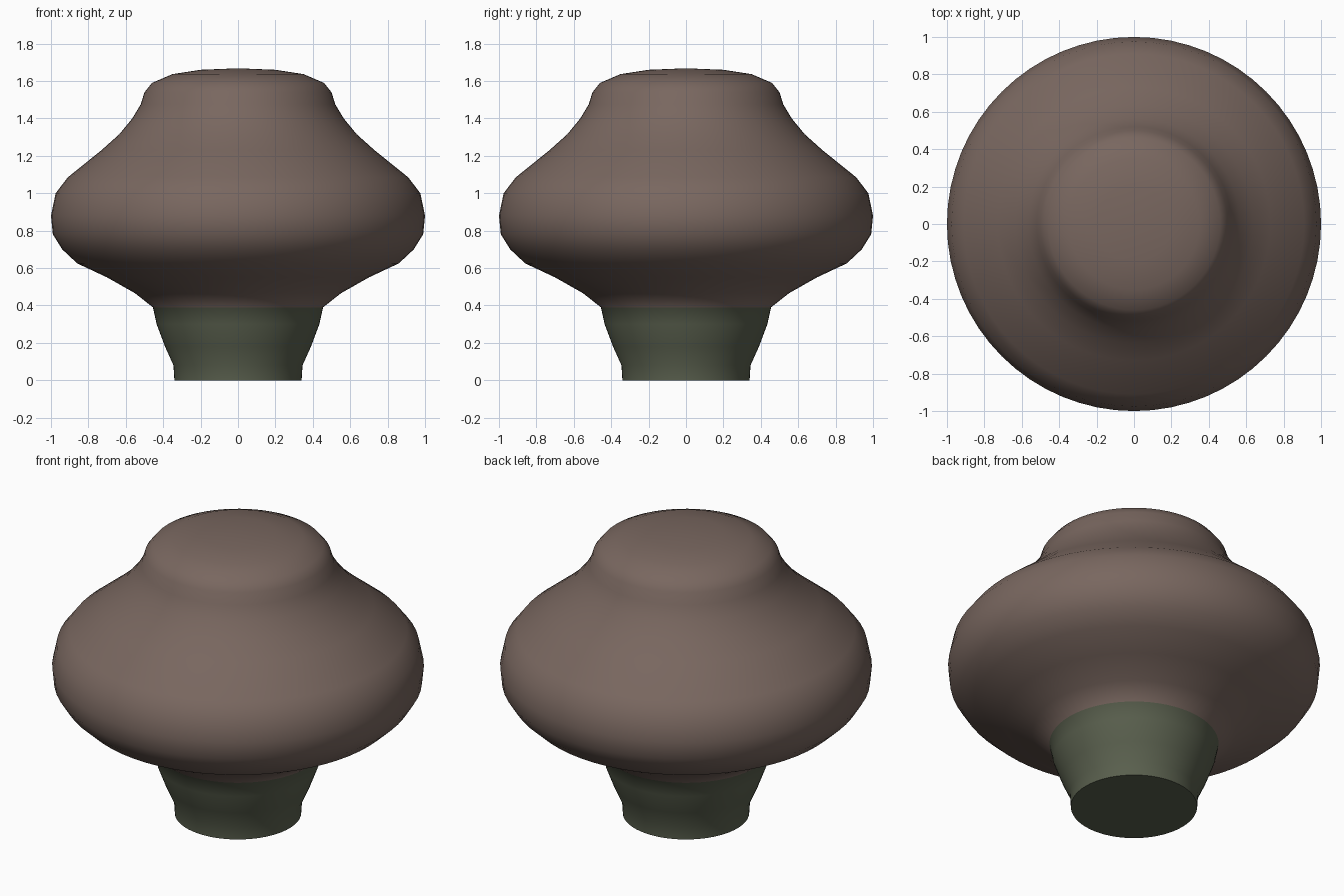
import bpy, bmesh, math

if "Cube" in bpy.data.objects:
    bpy.data.objects.remove(bpy.data.objects["Cube"])

SEGMENTS = 64

# Vase outline as (radius, height), from the foot up to the domed closed top
PROFILE = [
    (0.34, 0.0), (0.345, 0.08), (0.39, 0.18), (0.435, 0.30), (0.455, 0.39),
    (0.55, 0.465), (0.70, 0.55), (0.86, 0.625), (0.94, 0.70), (0.99, 0.78),
    (1.0, 0.88), (0.975, 1.0), (0.91, 1.085), (0.73, 1.23), (0.635, 1.315),
    (0.565, 1.40), (0.52, 1.475), (0.50, 1.54), (0.46, 1.59), (0.35, 1.637),
    (0.20, 1.66),
]
TOP_HEIGHT = 1.668
FOOT_HEIGHT = 0.40


def material(name, color):
    mat = bpy.data.materials.new(name)
    mat.diffuse_color = (*color, 1.0)
    mat.use_nodes = True
    mat.node_tree.nodes["Principled BSDF"].inputs["Base Color"].default_value = mat.diffuse_color
    return mat


# Spin the outline into rings and bridge them
bm = bmesh.new()
rings = []
for r, z in PROFILE:
    rings.append([bm.verts.new((r * math.cos(2 * math.pi * i / SEGMENTS),
                                r * math.sin(2 * math.pi * i / SEGMENTS), z))
                  for i in range(SEGMENTS)])
for low, high in zip(rings, rings[1:]):
    for i in range(SEGMENTS):
        j = (i + 1) % SEGMENTS
        bm.faces.new((low[i], low[j], high[j], high[i]))

# Flat underside and domed top cap
bm.faces.new(rings[0][::-1])
apex = bm.verts.new((0, 0, TOP_HEIGHT))
for i in range(SEGMENTS):
    bm.faces.new((rings[-1][i], rings[-1][(i + 1) % SEGMENTS], apex))

# Greenish foot, brown clay body
for face in bm.faces:
    face.material_index = 1 if face.calc_center_median().z < FOOT_HEIGHT else 0

mesh = bpy.data.meshes.new("vase_body")
bm.to_mesh(mesh)
bm.free()
mesh.materials.append(material("brown_clay", (0.19, 0.135, 0.115)))
mesh.materials.append(material("green_glaze", (0.10, 0.115, 0.075)))

vase = bpy.data.objects.new("vase_body", mesh)
bpy.context.collection.objects.link(vase)
bpy.context.view_layer.objects.active = vase
vase.select_set(True)
bpy.ops.object.shade_smooth_by_angle(angle=math.radians(45))
